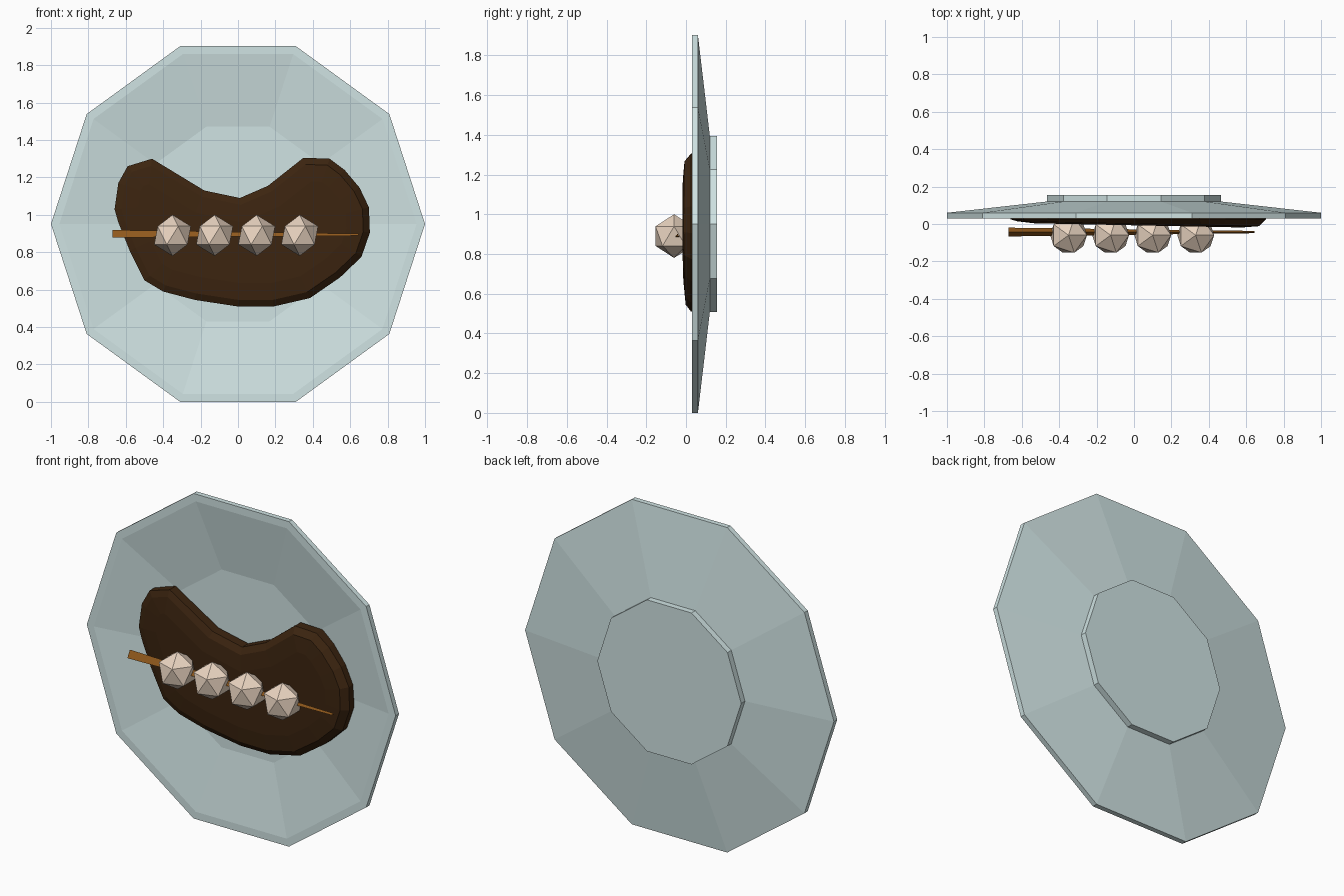
import bpy, bmesh, math
from mathutils import Matrix

if "Cube" in bpy.data.objects:
    bpy.data.objects.remove(bpy.data.objects["Cube"])

CZ = 0.951  # height of the plate centre


def material(name, rgb):
    m = bpy.data.materials.new(name)
    m.diffuse_color = (*rgb, 1)
    m.use_nodes = True
    m.node_tree.nodes["Principled BSDF"].inputs["Base Color"].default_value = m.diffuse_color
    return m


def finish(bm, name, mat):
    bmesh.ops.recalc_face_normals(bm, faces=bm.faces[:])
    me = bpy.data.meshes.new(name)
    bm.to_mesh(me)
    bm.free()
    me.materials.append(mat)
    ob = bpy.data.objects.new(name, me)
    bpy.context.collection.objects.link(ob)
    return ob


china = material("china", (0.63, 0.77, 0.77))
brown = material("sauce", (0.045, 0.018, 0.005))
dough = material("dough", (0.82, 0.66, 0.53))
wood = material("wood", (0.28, 0.10, 0.012))

# Ten-sided plate: (radius, y) profile turned about the y axis
profile = [(0.547, 0.09), (0.955, 0.03), (1.0, 0.03), (1.0, 0.06),
           (0.466, 0.12), (0.466, 0.155)]
N = 10
bm = bmesh.new()
rings = []
for r, y in profile:
    rings.append([bm.verts.new((r * math.cos(math.tau * i / N), y,
                                CZ + r * math.sin(math.tau * i / N)))
                  for i in range(N)])
for a, b in zip(rings, rings[1:]):
    for i in range(N):
        j = (i + 1) % N
        bm.faces.new((a[i], a[j], b[j], b[i]))
bm.faces.new(rings[0])
bm.faces.new(rings[-1])
finish(bm, "plate", china)

# Kidney-shaped sauce puddle with a bevelled, slightly tilted top
outline = [(-.64, 1.17), (-.59, 1.26), (-.46, 1.30), (-.18, 1.13), (.01, 1.09),
           (.16, 1.155), (.35, 1.305), (.49, 1.30), (.57, 1.24), (.65, 1.145),
           (.70, 1.04), (.705, .905), (.66, .775), (.545, .665), (.385, .555),
           (.19, .51), (0, .51), (-.23, .545), (-.40, .59), (-.50, .65),
           (-.58, .81), (-.64, .96), (-.66, 1.03)]
bm = bmesh.new()
back = [bm.verts.new((x, 0.08, z)) for x, z in outline]
front = [bm.verts.new((x, 0.025, z)) for x, z in outline]
for i in range(len(outline)):
    j = (i + 1) % len(outline)
    bm.faces.new((back[i], back[j], front[j], front[i]))
bm.faces.new(back)
top = bm.faces.new(front)
bmesh.ops.recalc_face_normals(bm, faces=bm.faces[:])
for width, y in ((0.035, 0.002), (0.09, -0.007)):
    bmesh.ops.inset_region(bm, faces=[top], thickness=width, use_even_offset=True)
    for v in top.verts:
        v.co.y = y - 0.02 * v.co.x
bmesh.ops.triangulate(bm, faces=[top])
finish(bm, "sauce", brown)

# Four faceted dumplings in a row
for k, x in enumerate((-0.35, -0.125, 0.10, 0.33)):
    bm = bmesh.new()
    bmesh.ops.create_icosphere(bm, subdivisions=1, radius=0.11,
                               matrix=Matrix.Translation((x, -0.06, 0.89)))
    finish(bm, f"dumpling_{k + 1}", dough)

# Three-sided tapering skewer, ridge upward
bm = bmesh.new()
ends = []
for x, r in ((-0.67, 0.027), (0.645, 0.007)):
    ends.append([bm.verts.new((x, -0.043 + r * math.cos(a), 0.892 + r * math.sin(a)))
                 for a in (math.pi / 2 + math.tau * i / 3 for i in range(3))])
for i in range(3):
    j = (i + 1) % 3
    bm.faces.new((ends[0][i], ends[0][j], ends[1][j], ends[1][i]))
for e in ends:
    bm.faces.new(e)
finish(bm, "skewer", wood)
